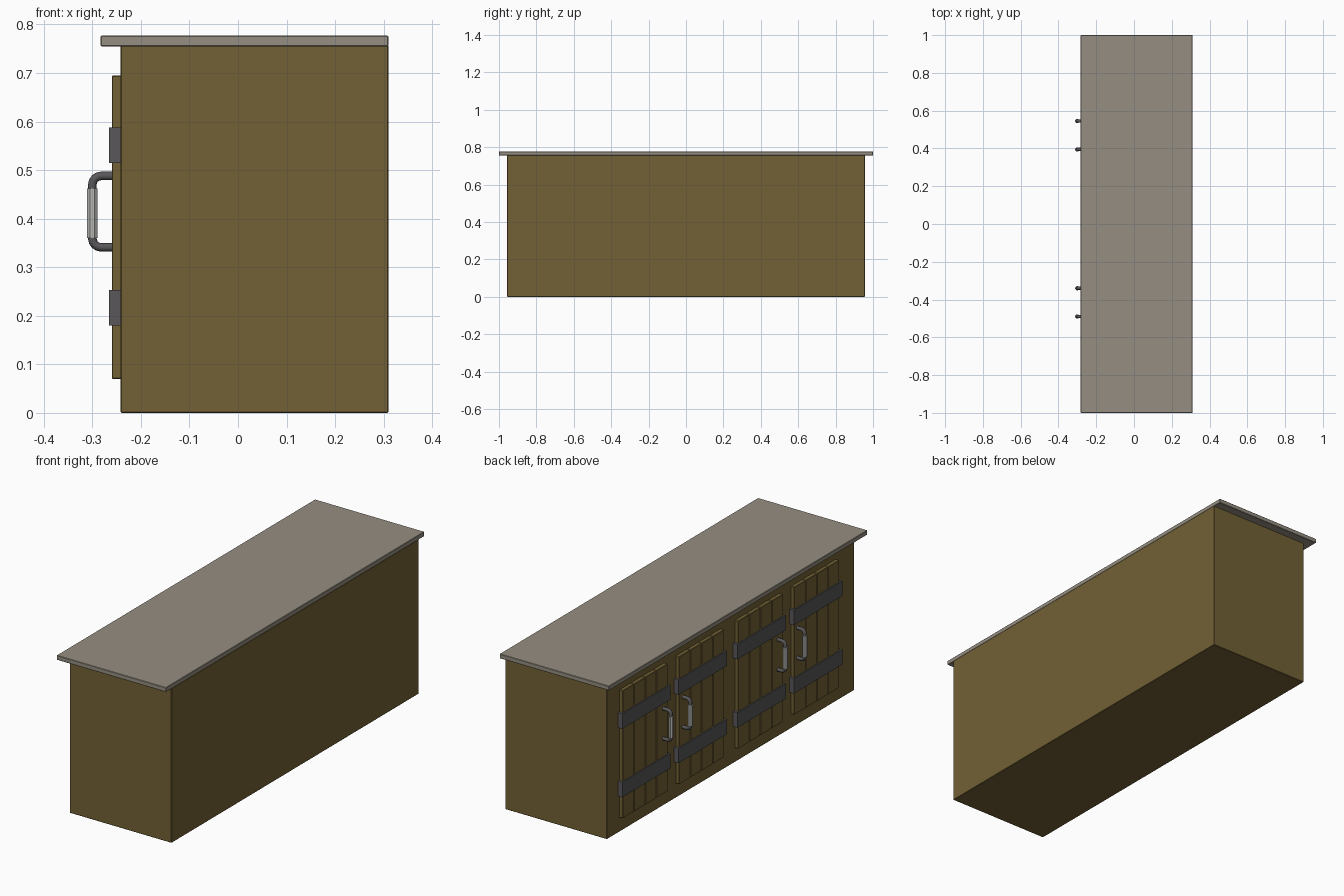
import bpy, math

if "Cube" in bpy.data.objects:
    bpy.data.objects.remove(bpy.data.objects["Cube"])

def mat(name, r, g, b):
    m = bpy.data.materials.new(name)
    m.diffuse_color = (r, g, b, 1)
    m.use_nodes = True
    m.node_tree.nodes["Principled BSDF"].inputs["Base Color"].default_value = m.diffuse_color
    return m

WOOD = mat("brown_wood", 0.17, 0.12, 0.035)
STONE = mat("worktop_grey", 0.30, 0.27, 0.22)
IRON = mat("dark_iron", 0.10, 0.095, 0.10)
STEEL = mat("pale_grip", 0.48, 0.49, 0.46)

def box(name, x, y, z, material, bevel=0.0):
    bpy.ops.mesh.primitive_cube_add(size=1, location=[sum(a) / 2 for a in (x, y, z)])
    ob = bpy.context.object
    ob.name = name
    ob.scale = [abs(a[1] - a[0]) for a in (x, y, z)]
    bpy.ops.object.transform_apply(location=False, rotation=False, scale=True)
    ob.data.materials.append(material)
    if bevel:
        b = ob.modifiers.new("bevel", "BEVEL")
        b.width, b.segments = bevel, 1
    return ob

FRONT = -0.242   # x of the cabinet face that carries the doors

# Carcass and overhanging worktop (flush at the back)
box("cabinet_body", (FRONT, 0.31), (-0.957, 0.957), (0, 0.757), WOOD, 0.002)
box("worktop", (-0.283, 0.31), (-1, 1), (0.755, 0.777), STONE, 0.002)

def door(name, y0, y1):
    # Four upright planks with thin grooves between
    n, gap = 4, 0.003
    w = (y1 - y0) / n
    for i in range(n):
        a, b = y0 + i * w, y0 + (i + 1) * w
        box(f"{name}_plank", (-0.26, FRONT + 0.004),
            (a + (gap / 2 if i else 0), b - (gap / 2 if i < n - 1 else 0)),
            (0.07, 0.695), WOOD, 0.002)
    # Two iron straps wrapping the planks
    for z in (0.18, 0.515):
        box(f"{name}_strap", (-0.266, FRONT + 0.002), (y0 - 0.013, y1 + 0.013),
            (z, z + 0.073), IRON)

def handle(name, y):
    # Bent bar with rounded corners
    r, xo, zt, zb = 0.018, -0.3, 0.488, 0.341
    pts = [(-0.257, zt)]
    for cz, start in ((zt - r, 90), (zb + r, 180)):
        for k in range(5):
            t = math.radians(start + k * 22.5)
            pts.append((xo + r + r * math.cos(t), cz + r * math.sin(t)))
    pts.append((-0.257, zb))
    cu = bpy.data.curves.new(name, "CURVE")
    cu.dimensions = "3D"
    cu.bevel_depth, cu.bevel_resolution = 0.0088, 2
    cu.use_fill_caps = True
    sp = cu.splines.new("POLY")
    sp.points.add(len(pts) - 1)
    for p, (x, z) in zip(sp.points, pts):
        p.co = (x, y, z, 1)
    cu.materials.append(IRON)
    ob = bpy.data.objects.new(name, cu)
    bpy.context.collection.objects.link(ob)
    bpy.ops.object.select_all(action="DESELECT")
    ob.select_set(True)
    bpy.context.view_layer.objects.active = ob
    bpy.ops.object.convert(target="MESH")
    bpy.ops.object.shade_smooth_by_angle(angle=math.radians(50))
    # Pale grip sleeve
    bpy.ops.mesh.primitive_cylinder_add(vertices=8, radius=0.0118, depth=0.102,
                                        location=(xo - 0.0005, y, 0.411),
                                        rotation=(0, 0, math.pi / 8))
    bpy.context.object.name = name + "_grip"
    bpy.context.object.data.materials.append(STEEL)

# Two pairs of doors, each mirrored about its centre
for tag, c, hc in (("left", 0.468, 0.47), ("right", -0.424, -0.415)):
    door(f"{tag}_pair_door_a", c + 0.044, c + 0.392)
    door(f"{tag}_pair_door_b", c - 0.392, c - 0.044)
    for s, k in ((1, "a"), (-1, "b")):
        handle(f"{tag}_pair_handle_{k}", hc + s * 0.075)
